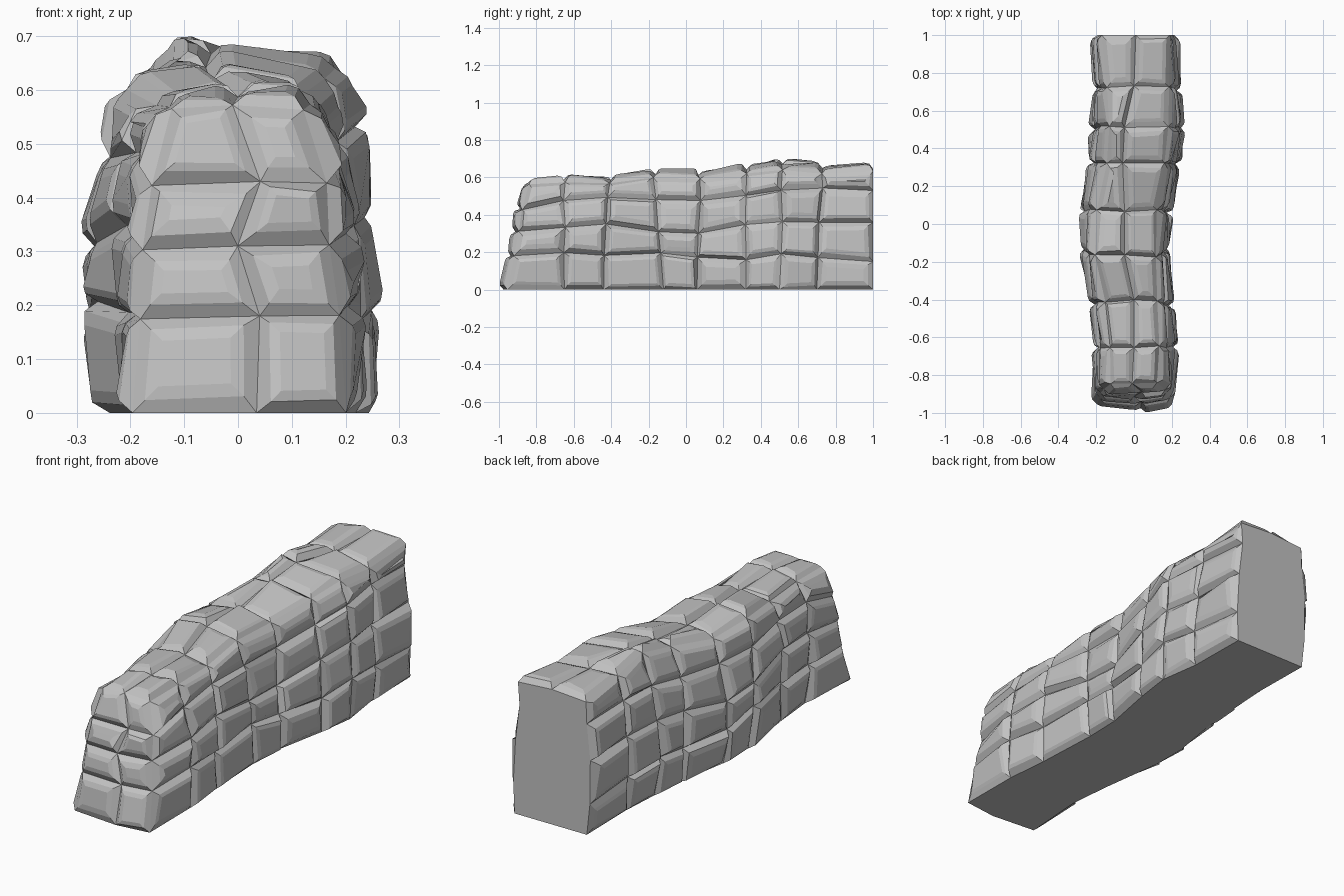
import bpy, bmesh, random
from mathutils import Vector

random.seed(11)
if "Cube" in bpy.data.objects:
    bpy.data.objects.remove(bpy.data.objects["Cube"])

# Stone material
stone = bpy.data.materials.new("grey stone")
stone.use_nodes = True
stone.diffuse_color = (0.54, 0.54, 0.54, 1)
stone.node_tree.nodes["Principled BSDF"].inputs["Base Color"].default_value = (0.54, 0.54, 0.54, 1)

# Wall stations: y, slant, left x, right x, crest width, crest seam x, crest tilt, seam heights
STATIONS = [
    (-0.955, 0.11, -0.20, 0.205, 0.62, -0.01, 0.00, (0.18, 0.31, 0.43, 0.56)),
    (-0.65, 0.00, -0.195, 0.205, 0.68, 0.00, 0.00, (0.19, 0.33, 0.48, 0.575)),
    (-0.44, 0.03, -0.215, 0.185, 0.72, 0.00, 0.00, (0.19, 0.35, 0.49, 0.575)),
    (-0.12, -0.05, -0.26, 0.17, 0.72, -0.05, 0.00, (0.20, 0.31, 0.48, 0.605)),
    (0.06, 0.02, -0.26, 0.175, 0.72, -0.05, 0.00, (0.17, 0.30, 0.48, 0.60)),
    (0.32, 0.00, -0.215, 0.225, 0.68, -0.06, 0.012, (0.16, 0.34, 0.50, 0.63)),
    (0.50, 0.02, -0.205, 0.25, 0.70, -0.05, 0.018, (0.19, 0.37, 0.53, 0.655)),
    (0.70, 0.03, -0.19, 0.22, 0.80, 0.00, 0.01, (0.17, 0.36, 0.54, 0.635)),
    (1.00, 0.00, -0.195, 0.215, 0.88, 0.01, 0.00, (0.15, 0.36, 0.53, 0.635)),
]
# Width at each seam below the crest
BULGE = {1: (0.97, 1.0, 0.94, 0.84), -1: (0.90, 0.98, 0.99, 0.90)}
FRONT_BULGE = (0.98, 0.92, 0.85, 0.78)


def wobble(size):
    return random.uniform(-size, size)


bm = bmesh.new()

# Seam net: one arch of points per station, right foot over the crest to left foot
arches = []
for y, slant, left, right, crest, mid, tilt, seams in STATIONS:
    centre, half = (left + right) / 2, (right - left) / 2
    loose = 0 if y == 1 else 1
    sides = {}
    for side in (1, -1):
        widths = BULGE[side] if arches else FRONT_BULGE
        column = []
        for z, width in zip((0,) + seams, widths + (crest,)):
            free = 0.008 * loose if z else 0
            drop = side * tilt if z == seams[-1] else 0
            column.append(bm.verts.new((centre + side * half * width + wobble(free),
                                        y + slant * z / seams[-1] + wobble(free),
                                        z - drop + wobble(free))))
        sides[side] = column
    top = bm.verts.new((mid, y + slant + wobble(0.015) * loose, seams[-1] + 0.012))
    arches.append(sides[1] + [top] + sides[-1][::-1])

blocks = []
for a, b in zip(arches, arches[1:]):
    for k in range(len(a) - 1):
        blocks.append(bm.faces.new((a[k], b[k], b[k + 1], a[k + 1])))

# Front end: two columns of blocks around a middle seam
front, back = arches[0], arches[-1]
count = len(FRONT_BULGE) + 1
middle = [bm.verts.new((0.02 + wobble(0.025), -0.975 + 0.2 * z, z))
          for z in (0,) + STATIONS[0][-1][:-1]] + [front[count]]
for k in range(count - 1):
    r0, r1 = front[k], front[k + 1]
    l0, l1 = front[-1 - k], front[-2 - k]
    blocks.append(bm.faces.new((middle[k], r0, r1, middle[k + 1])))
    blocks.append(bm.faces.new((l0, middle[k], middle[k + 1], l1)))

# Flat back end and underside
bm.faces.new(back)
bm.faces.new([a[0] for a in arches[::-1]] + [middle[0]] + [a[-1] for a in arches])
bmesh.ops.recalc_face_normals(bm, faces=bm.faces)

# Raise every block out of the seams, with an uneven edge and a softer shoulder
for face in blocks:
    normal = face.normal.copy()
    bmesh.ops.inset_individual(bm, faces=[face], thickness=random.uniform(0.016, 0.026),
                               depth=random.uniform(0.016, 0.025), use_even_offset=True)
    lean = Vector((wobble(1), wobble(1), wobble(1))).normalized()
    heart = face.calc_center_median()
    for v in face.verts:
        v.co += normal * (v.co - heart).dot(lean) * 0.08
        v.co += Vector((wobble(0.006), wobble(0.006), wobble(0.006)))
    bmesh.ops.inset_individual(bm, faces=[face], thickness=random.uniform(0.012, 0.028),
                               depth=0.006, use_even_offset=True)

# Keep the stones on the ground and between the two ends
for v in bm.verts:
    v.co.y = max(min(v.co.y, 1), -1)
    v.co.z = max(v.co.z, 0)
bmesh.ops.recalc_face_normals(bm, faces=bm.faces)

mesh = bpy.data.meshes.new("stone_wall")
bm.to_mesh(mesh)
bm.free()
mesh.materials.append(stone)
wall = bpy.data.objects.new("stone_wall", mesh)
bpy.context.collection.objects.link(wall)
